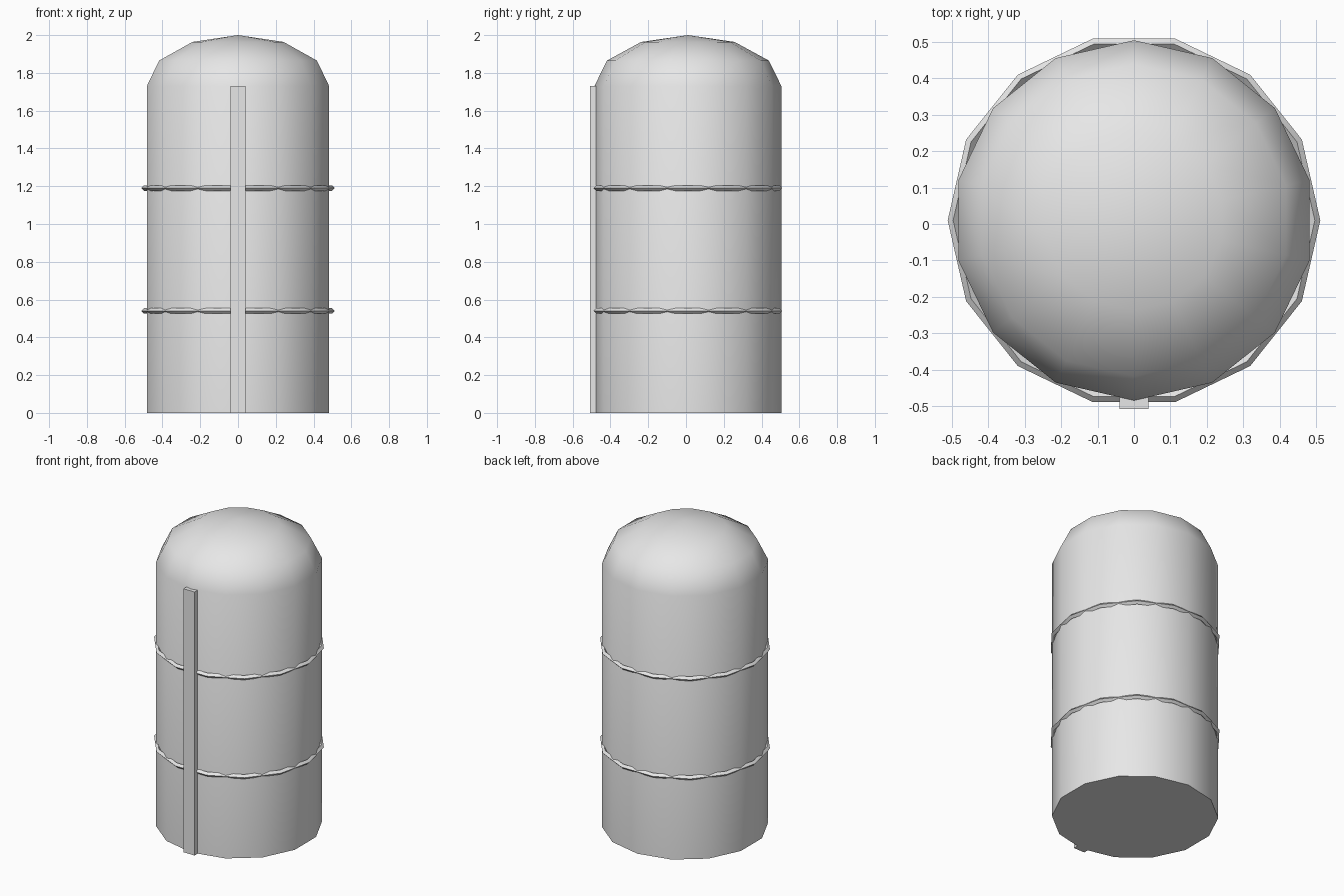
import bpy
import bmesh
from math import sin, cos, pi, radians

SIDES = 14
RADIUS = 0.495
WALL_TOP = 1.73
DOME_HEIGHT = 0.27
CENTRE_Y = 0.01

cube = bpy.data.objects.get("Cube")
if cube:
    bpy.data.objects.remove(cube, do_unlink=True)

grey = bpy.data.materials.new("light_grey")
grey.use_nodes = True
colour = (0.8, 0.8, 0.8, 1)
grey.diffuse_color = colour
grey.node_tree.nodes["Principled BSDF"].inputs["Base Color"].default_value = colour


def finish(bm, name, smooth=True):
    """Turn a bmesh into a named, shaded object."""
    bmesh.ops.recalc_face_normals(bm, faces=bm.faces)
    mesh = bpy.data.meshes.new(name)
    bm.to_mesh(mesh)
    bm.free()
    mesh.materials.append(grey)
    obj = bpy.data.objects.new(name, mesh)
    bpy.context.collection.objects.link(obj)
    if smooth:
        bpy.ops.object.select_all(action="DESELECT")
        obj.select_set(True)
        bpy.context.view_layer.objects.active = obj
        bpy.ops.object.shade_smooth_by_angle(angle=radians(40))
    return obj


def ring_of_verts(bm, radius, z, turn):
    return [bm.verts.new((radius * cos(turn + 2 * pi * i / SIDES),
                          CENTRE_Y + radius * sin(turn + 2 * pi * i / SIDES), z))
            for i in range(SIDES)]


def bridge(bm, a, b):
    for i in range(SIDES):
        j = (i + 1) % SIDES
        bm.faces.new((a[i], a[j], b[j], b[i]))


# Tank: straight wall, flat floor and a shallow faceted dome
bm = bmesh.new()
profile = [(RADIUS, 0)]
profile += [(RADIUS * cos(t), WALL_TOP + DOME_HEIGHT * sin(t))
            for t in (0, pi / 6, pi / 3)]
rings = [ring_of_verts(bm, r, z, pi / 2) for r, z in profile]
for lower, upper in zip(rings, rings[1:]):
    bridge(bm, lower, upper)
bm.faces.new(rings[0])
apex = bm.verts.new((0, CENTRE_Y, WALL_TOP + DOME_HEIGHT))
for i in range(SIDES):
    bm.faces.new((rings[-1][i], rings[-1][(i + 1) % SIDES], apex))
finish(bm, "tank_body")

# Hoops: diamond-section bands whose corners sit between the wall corners
HOOP = 0.015
for name, z in (("lower_hoop", 0.54), ("upper_hoop", 1.19)):
    bm = bmesh.new()
    loops = [ring_of_verts(bm, 0.497 + HOOP * cos(k * pi / 2),
                           z + HOOP * sin(k * pi / 2), 0) for k in range(4)]
    for k in range(4):
        bridge(bm, loops[k], loops[(k + 1) % 4])
    finish(bm, name)

# Upright strip down the front
bm = bmesh.new()
bmesh.ops.create_cube(bm, size=1)
bmesh.ops.scale(bm, vec=(0.08, 0.04, WALL_TOP), verts=bm.verts)
bmesh.ops.translate(bm, vec=(0, -0.488, WALL_TOP / 2), verts=bm.verts)
finish(bm, "front_strip", smooth=False)
